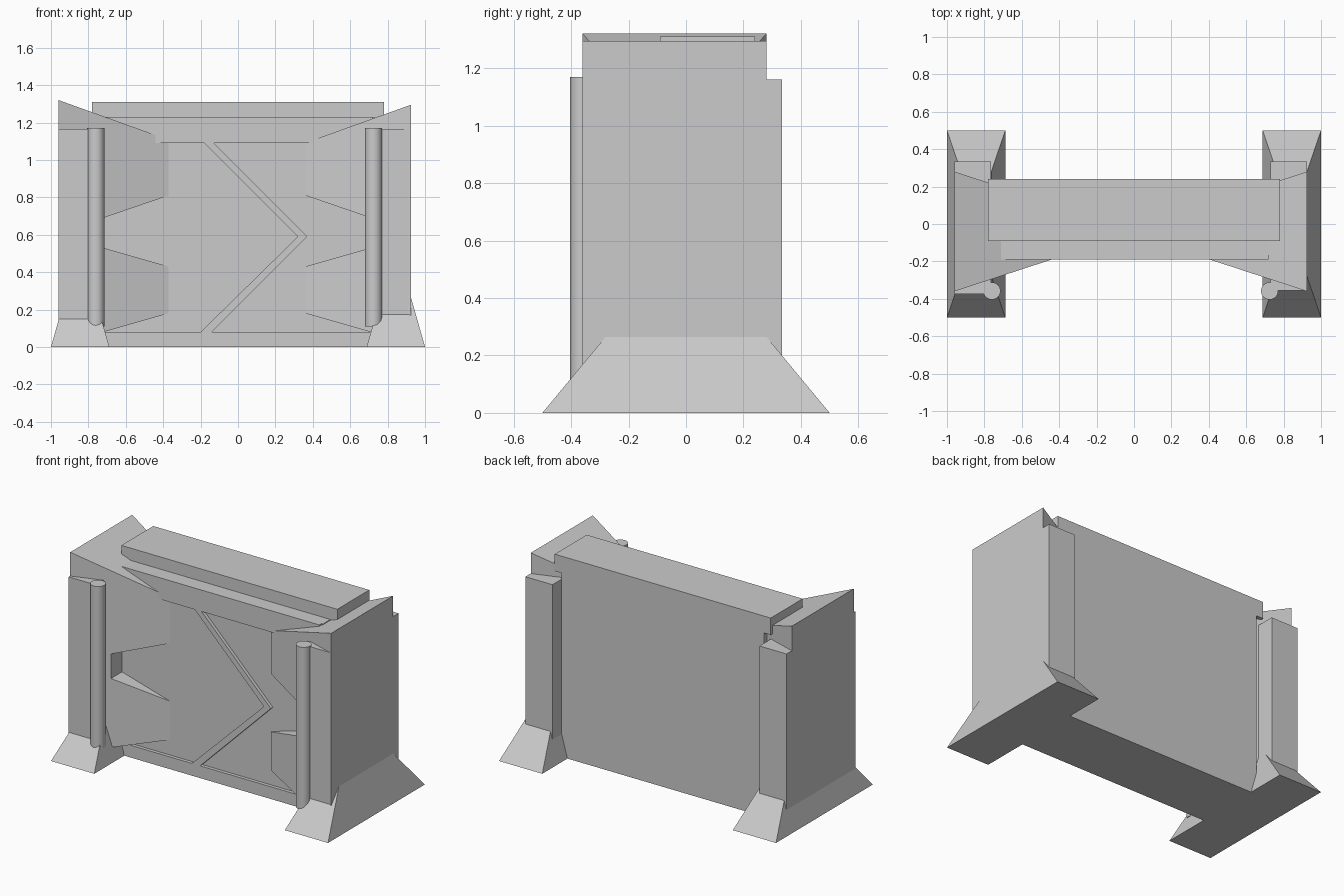
import bpy, bmesh

old = bpy.data.objects.get("Cube")
if old:
    bpy.data.objects.remove(old, do_unlink=True)

grey = bpy.data.materials.new("plain_grey")
grey.use_nodes = True
COLOUR = (0.6, 0.6, 0.6, 1)
grey.diffuse_color = COLOUR
grey.node_tree.nodes["Principled BSDF"].inputs["Base Color"].default_value = COLOUR


def finish(name, bm):
    bmesh.ops.recalc_face_normals(bm, faces=bm.faces)
    mesh = bpy.data.meshes.new(name)
    bm.to_mesh(mesh)
    bm.free()
    mesh.materials.append(grey)
    obj = bpy.data.objects.new(name, mesh)
    bpy.context.collection.objects.link(obj)
    return obj


def prism(name, outline, front, back):
    """Extrude an x-z outline between two depths, each a function of x."""
    bm = bmesh.new()
    near = [bm.verts.new((x, front(x), z)) for x, z in outline]
    far = [bm.verts.new((x, back(x), z)) for x, z in outline]
    bm.faces.new(near)
    bm.faces.new(far[::-1])
    count = len(outline)
    for i in range(count):
        j = (i + 1) % count
        bm.faces.new((near[i], near[j], far[j], far[i]))
    return finish(name, bm)


def block(name, x0, x1, y0, y1, z0, z1):
    outline = [(x0, z0), (x1, z0), (x1, z1), (x0, z1)]
    return prism(name, outline, lambda x: y0, lambda x: y1)


FRAME, PANEL, BACK = -0.19, -0.168, 0.24

# Central slab, cap and the raised frame around the two door leaves
block("door_slab", -0.73, 0.73, PANEL, BACK, 0, 1.23)
block("top_cap", -0.78, 0.78, -0.09, BACK, 1.2, 1.31)
block("bottom_rail", -0.72, 0.72, FRAME, PANEL, 0, 0.08)
block("top_rail", -0.72, 0.72, FRAME, PANEL, 1.09, 1.23)
chevron = [(-0.13, 1.09), (0.37, 0.59), (-0.14, 0.08),
           (-0.20, 0.08), (0.32, 0.59), (-0.18, 1.09)]
prism("chevron_strip", chevron, lambda x: FRAME, lambda x: PANEL)

# Each side: outer x, inner tip x, outer top, post front, post inner, pipe x
SIDES = {
    "right": (-1, 0.96, 0.37, 1.32, -0.375, 0.765, 0.76),
    "left": (1, 0.925, 0.36, 1.295, -0.356, 0.73, 0.725),
}
for side, (s, outer, tip, top, post_front, post_in, pipe_x) in SIDES.items():
    # Pillar with two tapering claws that clasp the door
    neck = tip + 0.35
    claw = [(outer, 0), (outer, top), (tip, top - 0.36 * (outer - tip)),
            (tip, 0.81), (neck, 0.69), (neck, 0.53), (tip, 0.43),
            (tip, 0.18), (neck, 0.08), (neck, 0)]
    prism(side + "_pillar", [(s * x, z) for x, z in claw],
          lambda x: -0.36 + 0.327 * (outer - abs(x)),
          lambda x: 0.28 - 0.327 * (outer - abs(x)))

    # Upright posts in front of and behind the pillar
    xa, xb = sorted((s * outer, s * post_in))
    block(side + "_front_post", xa, xb, post_front, -0.2, 0.1, 1.165)
    block(side + "_back_post", xa, xb, 0.1, 0.335, 0.1, 1.16)

    # Flared foot
    bm = bmesh.new()
    bmesh.ops.create_cube(bm, size=1)
    for v in bm.verts:
        high = v.co.z > 0
        edge = 1 if v.co.x > 0 else 0.688
        inset = 0.075 if high else 0
        v.co.x = s * (edge - inset if v.co.x > 0 else edge + inset)
        v.co.y = (0.28 if high else 0.5) * (1 if v.co.y > 0 else -1)
        v.co.z = 0.265 if high else 0
    finish(side + "_foot", bm)

    # Round pipe
    bpy.ops.mesh.primitive_cylinder_add(vertices=32, radius=0.046, depth=1.06,
                                        location=(s * pipe_x, -0.358, 0.64))
    pipe = bpy.context.object
    pipe.name = side + "_pipe"
    pipe.data.materials.append(grey)
    bpy.ops.object.shade_smooth_by_angle()
